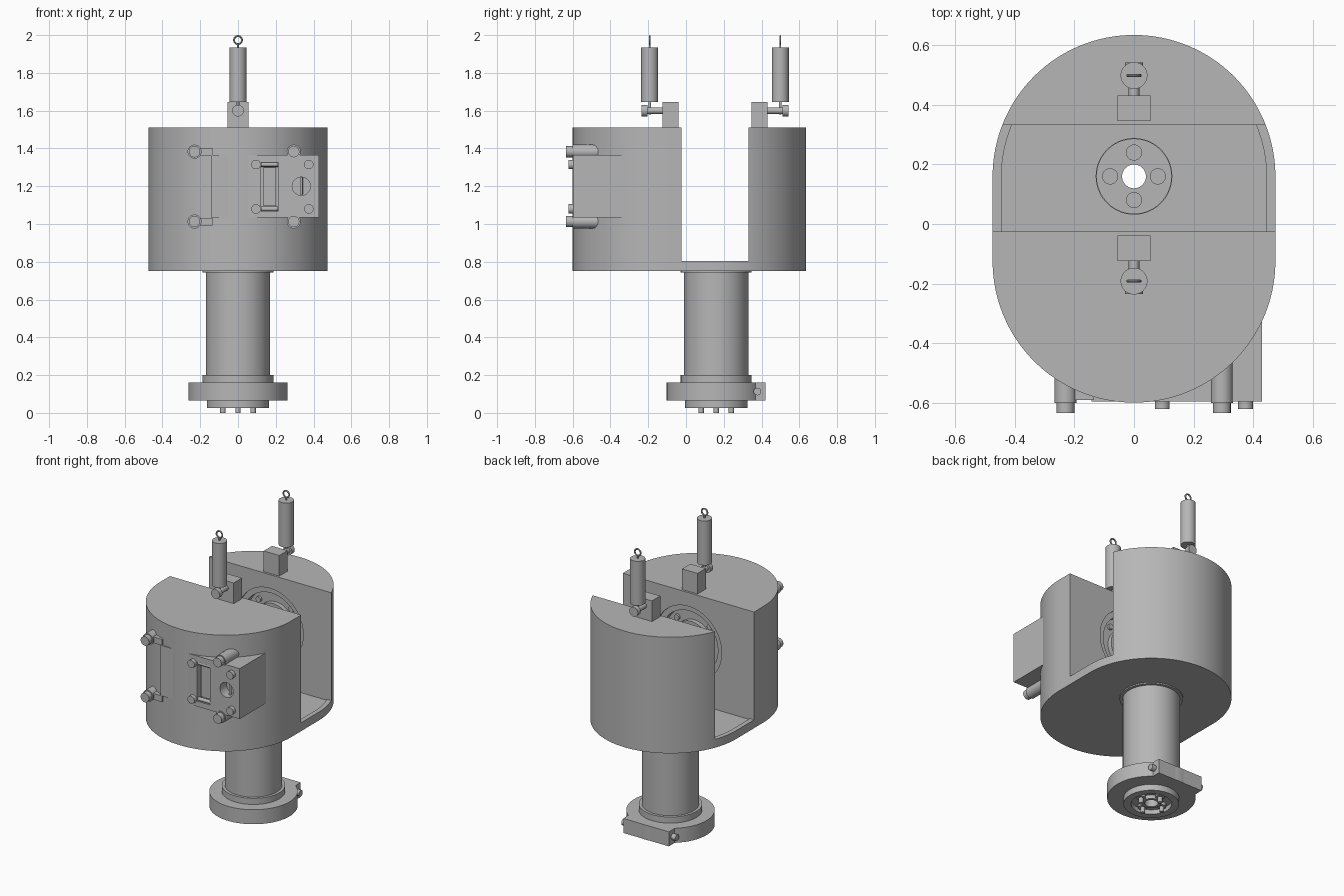
import bpy, bmesh
from math import pi, sin, cos, sqrt
from mathutils import Matrix, Vector

cube = bpy.data.objects.get("Cube")
if cube:
    bpy.data.objects.remove(cube, do_unlink=True)

grey = bpy.data.materials.new("machined grey")
grey.use_nodes = True
grey.diffuse_color = (0.47, 0.47, 0.47, 1)
grey.node_tree.nodes["Principled BSDF"].inputs["Base Color"].default_value = grey.diffuse_color

AXIS_Y = 0.16      # beam tube axis
POLE_Z = 1.18      # height of the pole centre
R = 0.475          # radius of the rounded yoke ends
FRONT_C, BACK_C = -0.125, 0.16
SLOT_F, SLOT_B = -0.025, 0.332


def finish(bm, name):
    bmesh.ops.recalc_face_normals(bm, faces=bm.faces)
    mesh = bpy.data.meshes.new(name)
    bm.to_mesh(mesh)
    bm.free()
    mesh.materials.append(grey)
    ob = bpy.data.objects.new(name, mesh)
    bpy.context.collection.objects.link(ob)
    return ob


def box(name, x0, x1, y0, y1, z0, z1):
    bm = bmesh.new()
    size = Matrix.Diagonal((x1 - x0, y1 - y0, z1 - z0, 1))
    mid = Matrix.Translation(((x0 + x1) / 2, (y0 + y1) / 2, (z0 + z1) / 2))
    bmesh.ops.create_cube(bm, size=1, matrix=mid @ size)
    return finish(bm, name)


def rod(name, start, end, r, seg=40):
    a, b = Vector(start), Vector(end)
    d = b - a
    bm = bmesh.new()
    turn = d.to_track_quat('Z', 'Y').to_matrix().to_4x4()
    bmesh.ops.create_cone(bm, cap_ends=True, segments=seg, radius1=r, radius2=r,
                          depth=d.length, matrix=Matrix.Translation((a + b) / 2) @ turn)
    return finish(bm, name)


def prism(name, outline, z0, z1):
    bm = bmesh.new()
    face = bm.faces.new([bm.verts.new((x, y, z0)) for x, y in outline])
    up = bmesh.ops.extrude_face_region(bm, geom=[face])["geom"]
    bmesh.ops.translate(bm, vec=(0, 0, z1 - z0),
                        verts=[g for g in up if isinstance(g, bmesh.types.BMVert)])
    return finish(bm, name)


def lathe(name, profile, seg=96):
    # closed (radius, z) loop turned about the beam axis
    bm = bmesh.new()
    rings = [[bm.verts.new((r * cos(2 * pi * i / seg), AXIS_Y + r * sin(2 * pi * i / seg), z))
              for r, z in profile] for i in range(seg)]
    n = len(profile)
    for i in range(seg):
        a, b = rings[i], rings[(i + 1) % seg]
        for j in range(n):
            k = (j + 1) % n
            bm.faces.new((a[j], b[j], b[k], a[k]))
    return finish(bm, name)


def torus(name, centre, major, minor):
    bpy.ops.mesh.primitive_torus_add(major_radius=major, minor_radius=minor, major_segments=32,
                                     minor_segments=10, location=centre, rotation=(pi / 2, 0, 0))
    ob = bpy.context.object
    ob.name = name
    ob.data.materials.append(grey)


def cut(target, cutter):
    mod = target.modifiers.new("cut", 'BOOLEAN')
    mod.operation = 'DIFFERENCE'
    mod.solver = 'EXACT'
    mod.object = cutter
    bpy.context.view_layer.objects.active = target
    bpy.ops.object.modifier_apply(modifier=mod.name)
    bpy.data.objects.remove(cutter, do_unlink=True)


def arc(cy, r, a0, a1, n=64):
    return [(r * cos(a0 + (a1 - a0) * i / n), cy + r * sin(a0 + (a1 - a0) * i / n))
            for i in range(n + 1)]


def stadium(r):
    return arc(FRONT_C, r, pi, 2 * pi) + arc(BACK_C, r, 0, pi)


# Yoke: one rounded block with the gap cut through it
yoke = prism("yoke", stadium(R), 0.75, 1.51)
cut(yoke, box("gap_cutter", -1, 1, SLOT_F, SLOT_B, 0.805, 2))
inner = prism("floor_cutter", stadium(R - 0.03), 0.798, 0.9)
cut(inner, box("trim_front", -1, 1, -1, SLOT_F, 0, 2))
cut(inner, box("trim_back", -1, 1, SLOT_B, 1, 0, 2))
cut(yoke, inner)
cut(yoke, rod("bore_cutter", (0, AXIS_Y, 0.7), (0, AXIS_Y, 0.9), 0.127, 96))

# Round pole recesses on both gap walls, with an inner pole disc and screws
for side, wall, d in (("front", SLOT_F, -1), ("back", SLOT_B, 1)):
    def at(x, dz, depth):
        return (x, wall + d * depth, POLE_Z + dz)
    cut(yoke, rod("rim_cutter", at(0, 0, -0.02), at(0, 0, 0.012), 0.24, 96))
    cut(yoke, rod("pole_cutter", at(0, 0, -0.02), at(0, 0, 0.06), 0.205, 96))
    rod(side + "_pole_disc", at(0, 0, 0.03), at(0, 0, 0.07), 0.13, 64)
    for i in range(4):
        a = pi / 4 + i * pi / 2
        rod(side + "_pole_screw", at(0.168 * cos(a), 0.168 * sin(a), 0.045),
            at(0.168 * cos(a), 0.168 * sin(a), 0.07), 0.018, 24)

# Beam tube with collars, flange and stepped, recessed end cap
lathe("beam_tube", [(0.125, 0.755), (0.125, 0.085), (0.04, 0.085), (0.04, 0.03), (0.058, 0.03),
                    (0.058, 0.055), (0.12, 0.055), (0.12, 0.025), (0.165, 0.025),
                    (0.165, 0.065), (0.262, 0.065), (0.262, 0.16), (0.188, 0.16),
                    (0.188, 0.2), (0.17, 0.2), (0.17, 0.742), (0.188, 0.742), (0.188, 0.755)])
for i in range(4):
    px, py = 0.08 * cos(i * pi / 2), AXIS_Y + 0.08 * sin(i * pi / 2)
    rod("contact_pin", (px, py, 0), (px, py, 0.08), 0.014, 24)
    rod("pin_seat", (px, py, 0.035), (px, py, 0.1), 0.027, 32)

# Clamp lugs on the back of the flange
box("clamp_lug_left", 0.03, 0.16, 0.34, 0.42, 0.065, 0.16)
box("clamp_lug_right", -0.17, -0.02, 0.34, 0.42, 0.065, 0.16)
rod("clamp_bolt", (-0.2, 0.378, 0.113), (0.19, 0.378, 0.113), 0.02, 24)

# Lifting gear on top: block, cross pin, hanging cylinder and eye
for side, face, d in (("front", -0.125, -1), ("back", 0.432, 1)):
    back = face - d * 0.086
    y = face + d * 0.067
    box(side + "_lift_block", -0.056, 0.056, min(face, back), max(face, back), 1.5, 1.645)
    rod(side + "_lift_pin", (0, face - d * 0.01, 1.6), (0, face + d * 0.085, 1.6), 0.018, 24)
    rod(side + "_pin_head", (0, face + d * 0.08, 1.6), (0, face + d * 0.11, 1.6), 0.031, 32)
    rod(side + "_lift_stem", (0, y, 1.58), (0, y, 1.65), 0.007, 16)
    rod(side + "_lift_cylinder", (0, y, 1.645), (0, y, 1.935), 0.045, 48)
    rod(side + "_eye_stem", (0, y, 1.93), (0, y, 1.953), 0.005, 16)
    torus(side + "_lift_eye", (0, y, 1.974), 0.021, 0.005)

# Port housing on the front, with a window and a round port
housing = box("port_housing", -0.143, 0.43, -0.597, -0.2, 1.035, 1.365)
cut(yoke, box("window_clearance", 0.12, 0.215, -0.7, -0.53, 1.07, 1.325))
cut(housing, box("window_cutter", 0.12, 0.215, -0.7, -0.55, 1.07, 1.325))
cut(housing, rod("port_cutter", (0.335, -0.7, 1.2), (0.335, -0.53, 1.2), 0.048))
rod("port_bar", (0.335, -0.56, 1.155), (0.335, -0.56, 1.245), 0.008, 16)
box("window_insert", 0.135, 0.2, -0.575, -0.54, 1.095, 1.3)
for z in (1.08, 1.315):
    rod("window_roller", (0.122, -0.58, z), (0.213, -0.58, z), 0.012, 24)
    for x in (0.095, 0.375):
        rod("housing_screw", (x, -0.622, z), (x, -0.58, z), 0.025, 32)

# Mounting bolts with sleeves, and the small tabs beside the right pair
for z, t in ((1.383, 1), (1.013, -1)):
    for x in (-0.23, 0.295):
        rod("bolt_sleeve", (x, -0.602, z), (x, -0.42, z), 0.037)
        rod("bolt_head", (x, -0.635, z), (x, -0.59, z), 0.03)
    lo, hi = sorted((z + t * 0.02, z - t * 0.02))
    box("mount_tab", -0.22, -0.135, -0.592, -0.45, lo, hi)

# Smooth the round surfaces, keeping corners sharp
for ob in bpy.context.view_layer.objects:
    ob.select_set(ob.type == 'MESH')
bpy.context.view_layer.objects.active = yoke
bpy.ops.object.shade_smooth_by_angle(angle=pi / 6)
